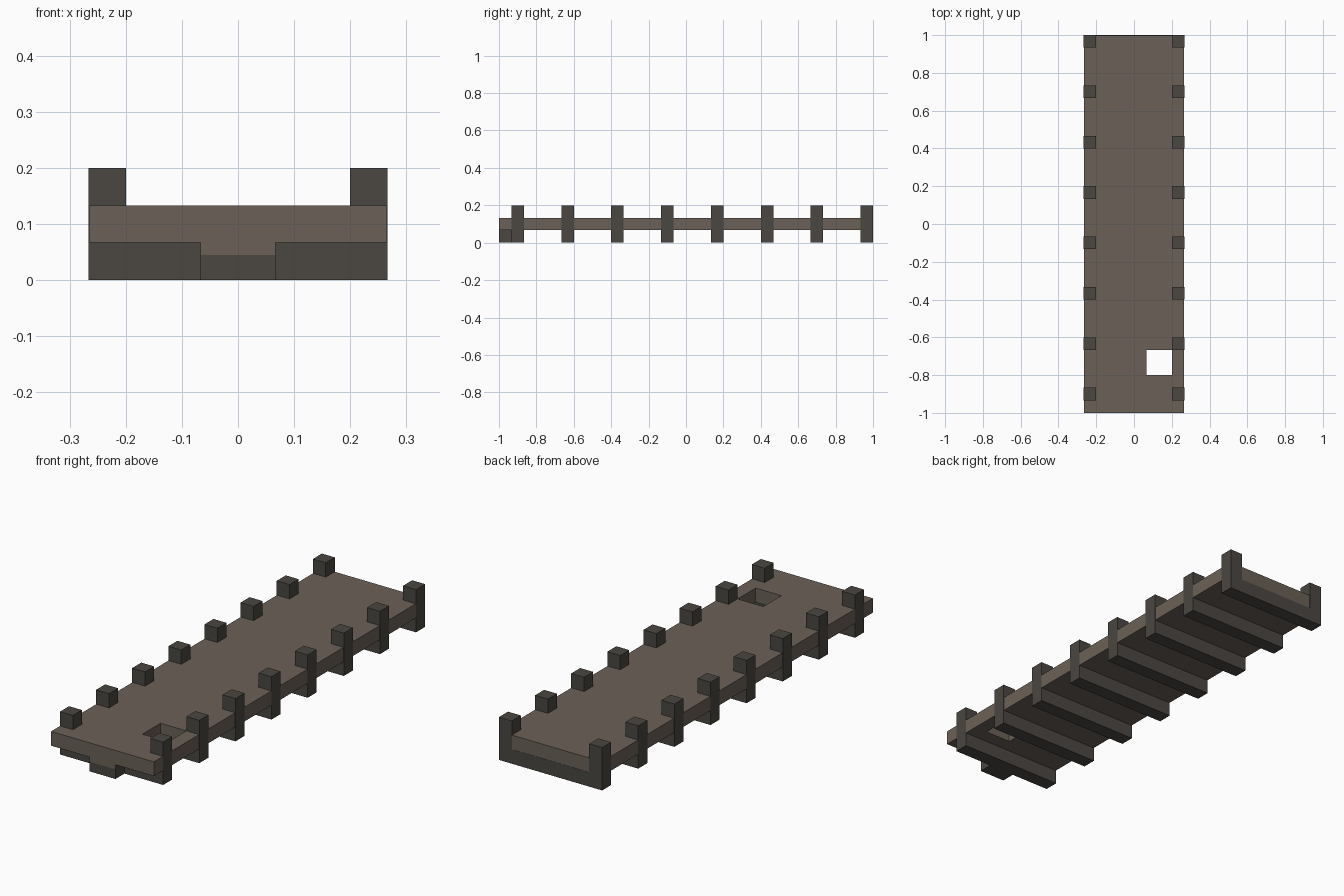
import bpy
import bmesh

cube = bpy.data.objects.get("Cube")
if cube:
    bpy.data.objects.remove(cube, do_unlink=True)

U = 1 / 15          # plank thickness and post width
HALF = 4 * U        # half width of the walkway


def material(name, rgb):
    mat = bpy.data.materials.new(name)
    mat.use_nodes = True
    color = (*rgb, 1)
    mat.diffuse_color = color
    mat.node_tree.nodes["Principled BSDF"].inputs["Base Color"].default_value = color
    return mat


BROWN = material("weathered_brown", (0.148, 0.120, 0.096))
DARK = material("dark_timber", (0.069, 0.063, 0.054))


def finish(name, bm, *mats):
    bmesh.ops.recalc_face_normals(bm, faces=bm.faces)
    mesh = bpy.data.meshes.new(name)
    bm.to_mesh(mesh)
    bm.free()
    for mat in mats:
        mesh.materials.append(mat)
    obj = bpy.data.objects.new(name, mesh)
    bpy.context.collection.objects.link(obj)
    return obj


def extrude(bm, faces, offset):
    grown = bmesh.ops.extrude_face_region(bm, geom=faces)
    verts = [g for g in grown["geom"] if isinstance(g, bmesh.types.BMVert)]
    bmesh.ops.translate(bm, verts=verts, vec=offset)


def prism(name, profile, y, depth, mats, cut_z=None):
    """Extrude an x-z profile along y, optionally with a level cut."""
    bm = bmesh.new()
    face = bm.faces.new([bm.verts.new((x, y, z)) for x, z in profile])
    extrude(bm, [face], (0, depth, 0))
    if cut_z is not None:
        geom = bm.verts[:] + bm.edges[:] + bm.faces[:]
        bmesh.ops.bisect_plane(bm, geom=geom, plane_co=(0, 0, cut_z), plane_no=(0, 0, 1))
    return finish(name, bm, *mats)


def slice_at(bm, point, normal):
    geom = bm.verts[:] + bm.edges[:] + bm.faces[:]
    bmesh.ops.bisect_plane(bm, geom=geom, plane_co=point, plane_no=normal)


# Deck with a square hatch, kept a hair inside the frames
bm = bmesh.new()
edge, back = HALF - 0.001, 0.999
bm.faces.new([bm.verts.new((x, y, U)) for x, y in
              ((-edge, -1), (edge, -1), (edge, back), (-edge, back))])
for x in (U, 3 * U):
    slice_at(bm, (x, 0, 0), (1, 0, 0))
for y in (-12 * U, -10 * U):
    slice_at(bm, (0, y, 0), (0, 1, 0))
hatch = [f for f in bm.faces
         if U < f.calc_center_median().x < 3 * U
         and -12 * U < f.calc_center_median().y < -10 * U]
bmesh.ops.delete(bm, geom=hatch, context='FACES')
extrude(bm, bm.faces[:], (0, 0, U))
finish("deck", bm, BROWN)

# Cross frames: a floor beam with a post standing at each end
half_u = [(HALF, 0), (HALF, 3 * U), (3 * U, 3 * U), (3 * U, U)]
u_shape = half_u + [(-x, z) for x, z in reversed(half_u)]
for i in range(8):
    prism(f"frame_{i + 1}", u_shape, (4 * i - 14) * U, U, [DARK])

# Front bracket under the deck edge, with a brown strip on its front
bracket = prism("front_bracket", [(-U, 0), (U, 0), (U, U), (-U, U)], -1, U,
                [DARK, BROWN], cut_z=0.045)
for poly in bracket.data.polygons:
    if poly.normal.y < -0.9 and poly.center.z > 0.045:
        poly.material_index = 1
